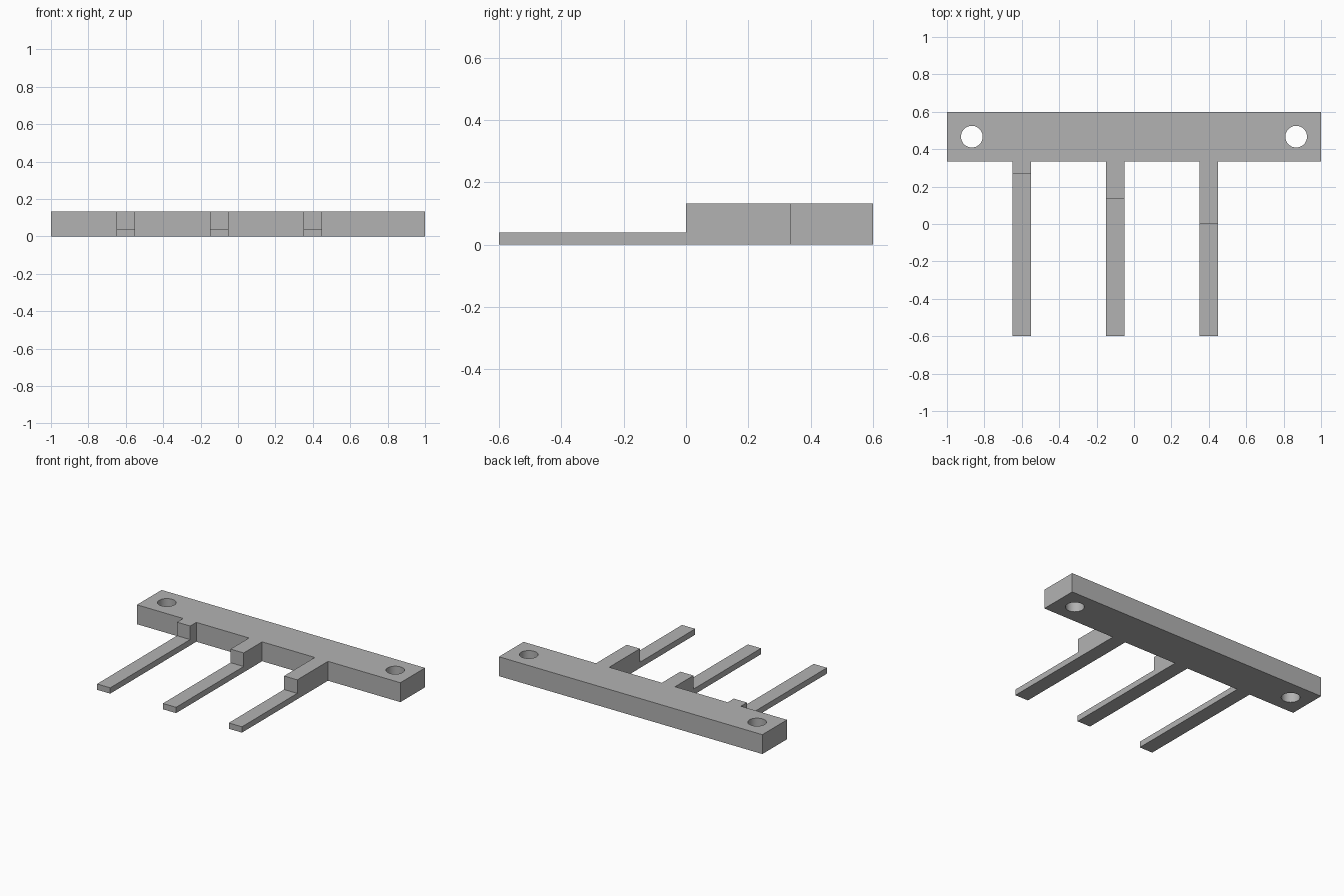
import bpy
import bmesh
import math

if "Cube" in bpy.data.objects:
    bpy.data.objects.remove(bpy.data.objects["Cube"])

BAR_FRONT, BACK, FRONT = 0.333, 0.6, -0.6
HEIGHT, TINE_HEIGHT, TINE_HALF = 0.133, 0.04, 0.05

grey = bpy.data.materials.new("plain grey")
grey.use_nodes = True
colour = (0.448, 0.448, 0.448, 1)
grey.diffuse_color = colour
grey.node_tree.nodes["Principled BSDF"].inputs["Base Color"].default_value = colour


def extrude_profile(name, points, direction):
    """Make a closed solid by sweeping a flat outline along a direction."""
    bm = bmesh.new()
    face = bm.faces.new([bm.verts.new(p) for p in points])
    swept = bmesh.ops.extrude_face_region(bm, geom=[face])["geom"]
    bmesh.ops.translate(bm, vec=direction,
                        verts=[v for v in swept if isinstance(v, bmesh.types.BMVert)])
    bmesh.ops.recalc_face_normals(bm, faces=bm.faces)
    mesh = bpy.data.meshes.new(name)
    bm.to_mesh(mesh)
    bm.free()
    mesh.materials.append(grey)
    obj = bpy.data.objects.new(name, mesh)
    bpy.context.collection.objects.link(obj)
    return obj


def combine(target, other, operation):
    """Apply a boolean and discard the helper."""
    mod = target.modifiers.new(operation.title(), "BOOLEAN")
    mod.operation, mod.solver, mod.object = operation, "EXACT", other
    bpy.context.view_layer.objects.active = target
    bpy.ops.object.modifier_apply(modifier=mod.name)
    bpy.data.objects.remove(other)


# Mounting bar
bar = extrude_profile("mounting_bar", [(-1, BAR_FRONT, 0), (1, BAR_FRONT, 0),
                                       (1, BACK, 0), (-1, BACK, 0)], (0, 0, HEIGHT))

# Stepped tines, each with a longer raised shoulder than the last
for x, shoulder in ((-0.6, 0.267), (-0.1, 0.133), (0.4, 0.0)):
    root = BAR_FRONT + 0.1
    side = [(FRONT, 0), (root, 0), (root, HEIGHT), (shoulder, HEIGHT),
            (shoulder, TINE_HEIGHT), (FRONT, TINE_HEIGHT)]
    tine = extrude_profile("tine", [(x - TINE_HALF, y, z) for y, z in side],
                           (2 * TINE_HALF, 0, 0))
    combine(bar, tine, "UNION")

# Screw holes through both ends
for x in (-0.867, 0.867):
    bpy.ops.mesh.primitive_cylinder_add(vertices=48, radius=0.058, depth=1,
                                        location=(x, 0.467, 0))
    cutter = bpy.context.object
    cutter.name = "hole_cutter"
    cutter.hide_render = True
    cutter.data.materials.append(grey)
    combine(bar, cutter, "DIFFERENCE")

# Smooth hole walls, crisp edges
bpy.ops.object.select_all(action="DESELECT")
bar.select_set(True)
bpy.context.view_layer.objects.active = bar
bpy.ops.object.shade_smooth_by_angle(angle=math.radians(30))
